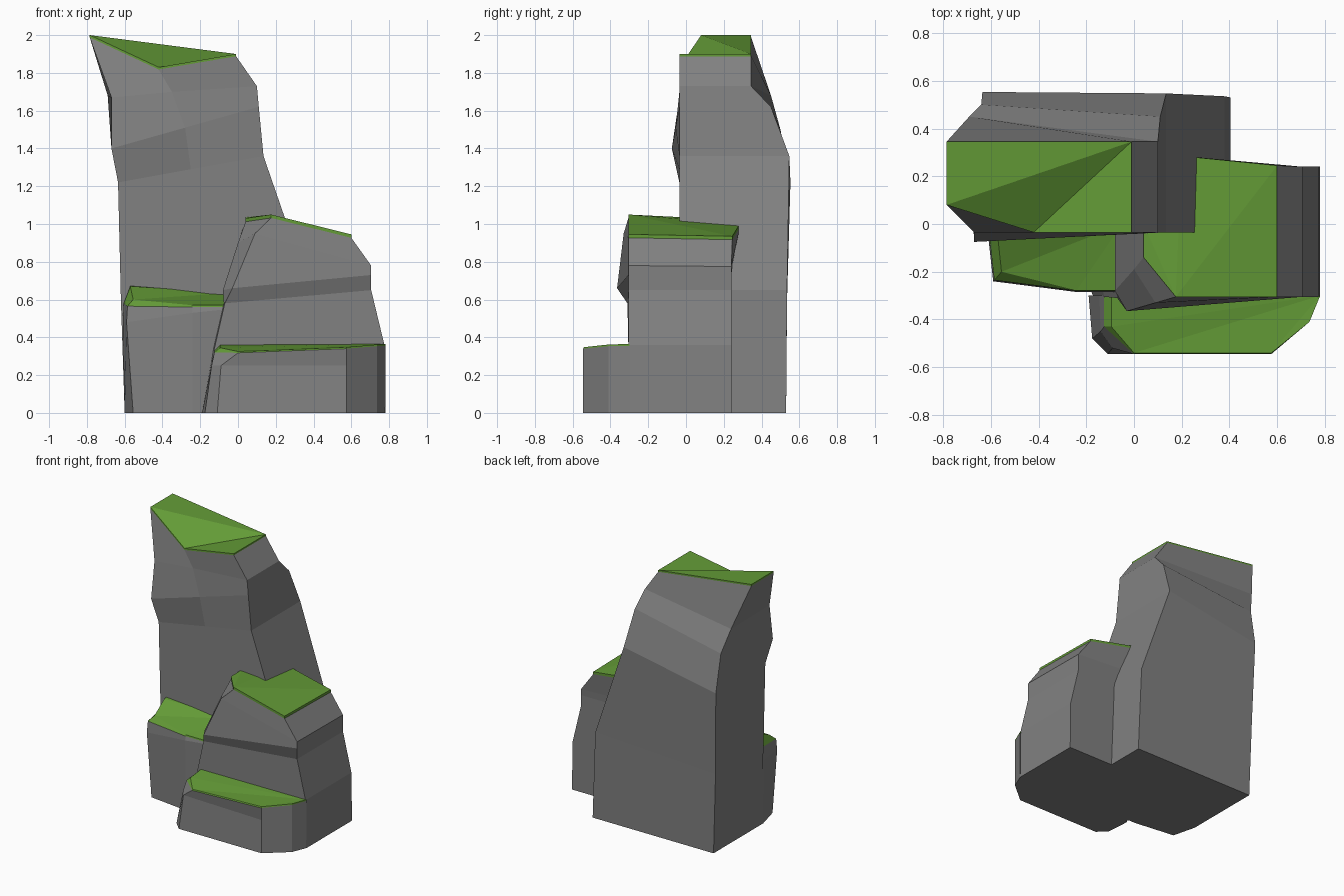
import bpy, bmesh


def material(name, rgb):
    m = bpy.data.materials.new(name)
    m.diffuse_color = (*rgb, 1)
    return m


STONE = material("grey stone", (0.22, 0.22, 0.22))
GRASS = material("moss green", (0.127, 0.33, 0.038))


def lowered(ring, d):
    return [(x, y, z - d) for x, y, z in ring]


def loft(name, rings):
    """Skin rings from the ground up; the cap and the last band are green."""
    bm = bmesh.new()
    rows = [[bm.verts.new(p) for p in ring] for ring in rings]
    n = len(rows[0])
    for k in range(len(rows) - 1):
        for i in range(n):
            j = (i + 1) % n
            a, b, c, d = rows[k][i], rows[k][j], rows[k + 1][j], rows[k + 1][i]
            f = bm.faces.new((a, b, c, d))
            f.material_index = int(k == len(rows) - 2)
    bm.faces.new(rows[0][::-1])
    top = rows[-1]
    for i in range(1, n - 1):          # cap as a fan from the first point
        bm.faces.new((top[0], top[i], top[i + 1])).material_index = 1
    bmesh.ops.recalc_face_normals(bm, faces=bm.faces)
    me = bpy.data.meshes.new(name)
    bm.to_mesh(me)
    bm.free()
    me.materials.append(STONE)
    me.materials.append(GRASS)
    bpy.context.collection.objects.link(bpy.data.objects.new(name, me))


# Tall pillar: back right, front right, front, front left, back left
top = [(-.01, .345, 1.9), (-.01, -.035, 1.9), (-.42, -.035, 1.83),
       (-.785, .08, 2.0), (-.785, .345, 2.0)]
loft("tall_pillar", [
    [(.405, .53, 0), (.405, -.035, 0), (-.1, -.035, 0), (-.60, -.035, 0), (-.60, .53, 0)],
    [(.38, .535, .65), (.38, -.035, .65), (-.1, -.035, .63), (-.62, -.035, .6), (-.62, .535, .6)],
    [(.135, .547, 1.36), (.135, -.035, 1.36), (-.25, -.035, 1.29), (-.635, -.035, 1.22), (-.635, .553, 1.22)],
    [(.11, .45, 1.62), (.11, -.035, 1.62), (-.28, -.055, 1.51), (-.67, -.075, 1.40), (-.64, .50, 1.5)],
    [(.10, .345, 1.73), (.10, -.035, 1.73), (-.35, -.035, 1.7), (-.67, -.035, 1.67), (-.69, .45, 1.68)],
    lowered(top, .012), top])

# Middle rock: front left, front right, back right, back left, inner left, left
top = [(.175, -.305, 1.05), (.60, -.305, .945), (.60, .245, .935),
       (.20, .285, 1.0), (.04, 0, 1.035), (.04, -.14, 1.03)]
loft("middle_rock", [
    [(-.17, -.305, 0), (.78, -.305, 0), (.78, .24, 0), (.2, .24, 0), (-.18, 0, 0), (-.18, -.28, 0)],
    [(-.125, -.305, .34), (.775, -.305, .36), (.775, .24, .36), (.2, .24, .36), (-.13, 0, .34), (-.13, -.28, .34)],
    [(-.07, -.31, .58), (.705, -.305, .65), (.705, .24, .65), (.2, .24, .65), (-.075, 0, .58), (-.075, -.28, .58)],
    [(-.03, -.365, .66), (.705, -.305, .73), (.705, .24, .73), (.2, .24, .73), (-.08, 0, .65), (-.08, -.28, .65)],
    [(.09, -.33, .95), (.705, -.305, .78), (.705, .24, .775), (.2, .25, .8), (.0, 0, .9), (.0, -.19, .9)],
    lowered(top, .018), top])

# Left rock: inner right, inner left, left, front left, front right
loft("left_rock", [
    [(-.05, 0, 0), (-.60, 0, 0), (-.60, -.06, 0), (-.555, -.235, 0), (-.24, -.275, 0), (-.05, -.275, 0)],
    [(-.05, 0, .5), (-.61, 0, .48), (-.61, -.06, .48), (-.59, -.24, .48), (-.24, -.285, .53), (-.05, -.285, .55)],
    [(-.05, 0, .6), (-.605, 0, .58), (-.605, -.06, .58), (-.585, -.235, .565), (-.24, -.28, .56), (-.05, -.28, .56)],
    [(-.05, 0, .635), (-.57, 0, .675), (-.57, -.06, .67), (-.555, -.2, .60), (-.24, -.278, .57), (-.05, -.278, .57)]])

# Front ledge: back right, back left, left, front left, front right, right
top = [(.78, -.3, .365), (-.095, -.3, .36), (-.095, -.43, .345),
       (.0, -.54, .325), (.575, -.54, .348), (.735, -.41, .362)]
loft("front_ledge", [
    [(.78, -.3, 0), (-.19, -.3, 0), (-.175, -.48, 0), (-.11, -.545, 0), (.575, -.545, 0), (.735, -.41, 0)],
    [(.78, -.3, .25), (-.145, -.3, .25), (-.14, -.45, .25), (-.09, -.52, .25), (.575, -.545, .25), (.735, -.41, .25)],
    [(.78, -.3, .355), (-.125, -.3, .33), (-.125, -.43, .32), (.0, -.545, .318), (.575, -.545, .34), (.735, -.41, .353)],
    top])
